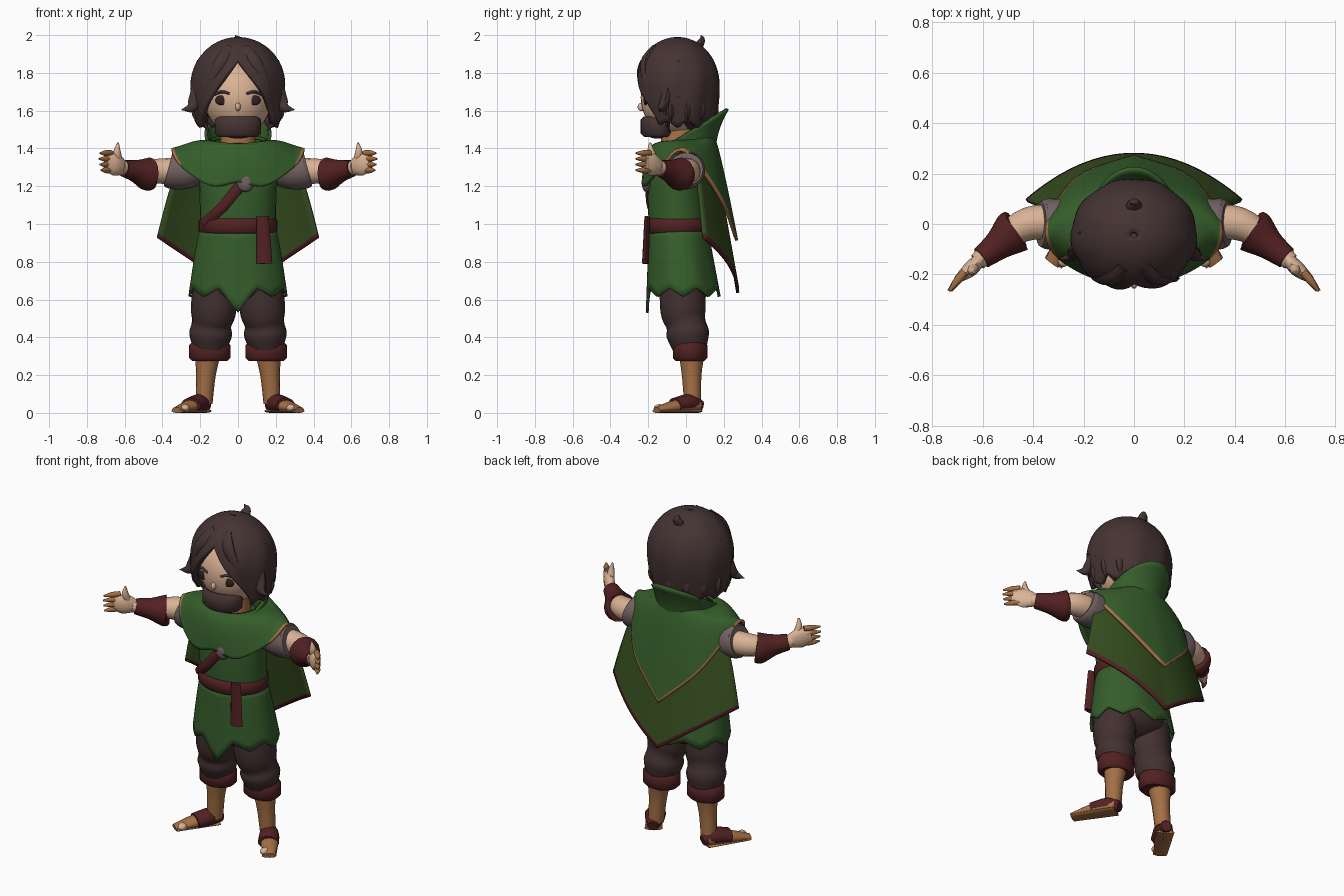
import bpy, bmesh, math
from math import sin, cos, sqrt, radians, tau, pi
from mathutils import Vector, Matrix

if "Cube" in bpy.data.objects:
    bpy.data.objects.remove(bpy.data.objects["Cube"], do_unlink=True)


def material(name, red, green, blue):
    colour = (red, green, blue, 1)
    mat = bpy.data.materials.new(name)
    mat.use_nodes = True
    mat.diffuse_color = colour
    mat.node_tree.nodes["Principled BSDF"].inputs["Base Color"].default_value = colour
    return mat


GREEN = material("tunic green", .036, .11, .024)
CAPE = material("cape green", .036, .075, .014)
MAROON = material("maroon leather", .085, .015, .016)
HAIR = material("dark hair", .06, .033, .033)
PANTS = material("trouser brown", .056, .03, .03)
SKIN = material("light skin", .7, .45, .3)
TAN = material("tan skin", .37, .16, .06)
GREY = material("grey linen", .17, .12, .12)
EYE = material("eye dark", .03, .015, .015)
made = []


def finish(name, bm, *mats):
    bmesh.ops.recalc_face_normals(bm, faces=bm.faces)
    mesh = bpy.data.meshes.new(name)
    bm.to_mesh(mesh)
    bm.free()
    ob = bpy.data.objects.new(name, mesh)
    bpy.context.collection.objects.link(ob)
    for mat in mats:
        mesh.materials.append(mat)
    made.append(ob)
    return ob


def grid(name, rows, mats, closed=False, capped=False, trim_from=None):
    """Skin a list of point rows; the last strip may take the trim colour."""
    bm = bmesh.new()
    verts = [[bm.verts.new(point) for point in row] for row in rows]
    count = len(rows[0])
    for upper, lower in zip(verts, verts[1:]):
        for i in range(count if closed else count - 1):
            k = (i + 1) % count
            face = bm.faces.new((upper[i], upper[k], lower[k], lower[i]))
            is_trim = trim_from is not None and lower is verts[-1] and i >= trim_from
            face.material_index = int(is_trim)
    if capped:
        bm.faces.new(verts[0])
        bm.faces.new(verts[-1])
    return finish(name, bm, *mats)


def spline(points, steps):
    ps = [Vector(point) for point in points]
    ps = [2 * ps[0] - ps[1]] + ps + [2 * ps[-1] - ps[-2]]
    out = []
    for a, b, c, d in zip(ps, ps[1:], ps[2:], ps[3:]):
        for step in range(steps):
            t = step / steps
            out.append((b * 2 + (c - a) * t + (a * 2 - b * 5 + c * 4 - d) * t * t
                        + (b * 3 - a - c * 3 + d) * t ** 3) / 2)
    return out + [ps[-2]]


def tube(name, points, mat, sides=16, mirror=1, steps=4):
    """Loft ellipses along a path of (x, y, z, width) or (x, y, z, width, depth)."""
    path = spline([(p[0] * mirror, *p[1:4], p[-1]) for p in points], steps)
    centres = [Vector(p[:3]) for p in path]
    whole = (centres[-1] - centres[0]).normalized()
    reference = Vector((0, 1, 0)) if abs(whole.z) > .7 else Vector((0, 0, 1))
    rows = []
    for i, p in enumerate(path):
        along = (centres[min(i + 1, len(path) - 1)] - centres[max(i - 1, 0)]).normalized()
        across = reference.cross(along).normalized()
        other = along.cross(across)
        width, depth = max(p[3], .002), max(p[4], .002)
        rows.append([centres[i] + across * (width * cos(a)) + other * (depth * sin(a))
                     for a in (tau * k / sides for k in range(sides))])
    return grid(name, rows, [mat], True, True)


def band(name, x, y, width, depth, bottom, top, mat):
    """Upright ring of leather or cloth with softened edges."""
    soft = (top - bottom) / 6
    rows = []
    for z, inset in ((bottom, soft), (bottom + soft, 0), (top - soft, 0), (top, soft)):
        rows.append((x, y, z, width - inset, depth - inset))
    tube(name, rows, mat, 32, steps=1)


def ball(name, centre, radii, mat):
    bm = bmesh.new()
    bmesh.ops.create_uvsphere(bm, u_segments=32, v_segments=20, radius=1,
                              matrix=Matrix.Translation(centre) @ Matrix.Diagonal((*radii, 1)))
    return finish(name, bm, mat)


def thicken(ob, thickness):
    solid = ob.modifiers.new("thickness", "SOLIDIFY")
    solid.thickness, solid.offset = thickness, 0


def cloth(name, rows, mats, trim=0, trim_from=None):
    """Half sheet of cloth, mirrored and thickened, with an optional edge trim."""
    if trim:
        edge = [q + (q - p).normalized() * trim for p, q in zip(rows[-2], rows[-1])]
        for point in (edge[0], edge[-1]):
            point.x = 0 if abs(point.x) < .01 else point.x
        rows.append(edge)
    ob = grid(name, rows, mats, trim_from=trim_from)
    ob.modifiers.new("mirror", "MIRROR").use_clip = True
    thicken(ob, .016)


def steps_to(count):
    return [i / count for i in range(count + 1)]


def ring_angles(count):
    return [tau * k / count - pi for k in range(count)]


# Tunic body and ragged skirt
tube("tunic_body", [(0, -.04, .93, .2, .155), (0, -.05, 1.2, .205, .15),
                    (0, -.03, 1.33, .22, .12), (0, -.03, 1.41, .13, .09)], GREEN, 32)
rows = []
for t in steps_to(8):
    row = []
    for a in ring_angles(64):
        notch = abs((a * 8 / tau + .5) % 1 - .5) * 2
        hem = .615 + .045 * notch - .085 * max(0, 1 - abs(a) / .4)
        radius = .195 + .06 * t ** .8
        row.append((radius * sin(a), -.04 + .025 * t - (.15 + .04 * t) * cos(a), .97 + (hem - .97) * t))
    rows.append(row)
thicken(grid("tunic_skirt", rows, [GREEN], True), .015)
ball("hips", (0, -.015, .68), (.21, .15, .11), PANTS)

# Belt, hanging strap, shoulder strap and clasp
band("belt", 0, -.045, .21, .17, .95, 1.03, MAROON)
tube("belt_strap", [(.13, -.205, 1.04, .033, .015), (.14, -.215, .79, .042, .018)], MAROON, 8)
tube("shoulder_strap", [(-.18, -.125, 1, .03, .016), (-.08, -.19, 1.09, .03, .016),
                        (.05, -.2, 1.25, .03, .016)], MAROON, 8)
ball("strap_clasp", (.04, -.21, 1.22), (.045, .025, .05), GREY)

# Cape flaring to a point behind
cloth("cape", [[Vector((u * (.28 + .14 * t ** .7), .14 + .13 * t - u * u * .09 * (1 + t),
                        1.42 - .76 * t + u * (.35 * t - .06))) for u in steps_to(16)]
               for t in steps_to(12)], [CAPE, MAROON], .025, 0)

# Capelet from neck over the shoulders to a scalloped edge
outer = spline([(0, -.225, 1.24), (.15, -.21, 1.22), (.3, -.12, 1.32),
                (.335, 0, 1.39), (.22, .18, 1.15), (0, .265, .93)], 6)
rows = []
for t in steps_to(12):
    row = []
    for i, edge in enumerate(outer):
        a = pi * i / (len(outer) - 1)
        side = sin(a) if i < len(outer) - 1 else 0
        neck = Vector((.145 * side, -.01 - .14 * cos(a), 1.46 - .02 * (1 + cos(a))))
        shoulder = Vector((.265 * side, -.015 - .185 * cos(a), 1.42 - .045 * cos(a) ** 2))
        row.append(neck * (1 - t) * (1 - 2 * t) + shoulder * 4 * t * (1 - t) + edge * t * (2 * t - 1))
    rows.append(row)
cloth("capelet", rows, [GREEN, TAN], .018, 12)

# Lowered hood standing behind the neck
cloth("hood", [[Vector(((.15 + .02 * t) * sin(b), (.15 + .07 * t * t) * cos(b),
                        1.38 + .23 * t - .13 * t * (1 - cos(b)))) for b in (2 * u for u in steps_to(16))]
               for t in steps_to(8)], [GREEN])

# Arms, legs and feet
for s, side in ((1, "left"), (-1, "right")):
    def limb(part, points, mat, sides=16):
        tube(side + "_" + part, points, mat, sides, s)

    limb("sleeve", [(.2, 0, 1.3, .09), (.28, 0, 1.285, .1), (.345, 0, 1.285, .1), (.37, 0, 1.29, .09)], GREY, 20)
    limb("arm", [(.3, .01, 1.28, .07), (.42, 0, 1.28, .066), (.52, -.06, 1.28, .05), (.62, -.15, 1.3, .035)], SKIN)
    limb("wrist_cuff", [(.465, -.025, 1.265, .08), (.48, -.035, 1.265, .088),
                        (.54, -.085, 1.28, .06), (.605, -.135, 1.295, .045)], MAROON)
    limb("palm", [(.6, -.13, 1.295, .025, .035), (.65, -.18, 1.315, .03, .06), (.7, -.22, 1.33, .015, .04)], SKIN, 12)
    for i, finger in enumerate(("little", "ring", "middle", "index")):
        z = 1.285 + .03 * i
        reach = .735 - .005 * abs(i - 2)
        limb(finger + "_finger", [(.67, -.19, z, .016), (.7, -.225, z, .016), (reach, -.265, z, .005)], TAN, 8)
    limb("thumb", [(.63, -.165, 1.33, .02), (.64, -.185, 1.38, .02), (.635, -.19, 1.43, .005)], SKIN, 8)
    limb("trouser_leg", [(.12, -.02, .68, .12), (.13, -.015, .54, .12), (.14, 0, .47, .105),
                         (.145, .01, .415, .113), (.15, .02, .34, .09)], PANTS, 20)
    band(side + "_trouser_cuff", s * .15, .022, .11, .092, .275, .375, MAROON)
    limb("shin", [(.16, .03, .32, .07), (.17, .03, .2, .052), (.18, .035, .05, .045)], TAN)
    limb("foot", [(.18, .06, .04, .04), (.25, -.05, .035, .05, .035), (.325, -.155, .015, .03, .015)], TAN)
    ball(side + "_big_toe", (s * .28, -.14, .026), (.024, .03, .02), SKIN)
    limb("shoe", [(.17, .08, .035, .03), (.2, .02, .05, .053, .05), (.25, -.06, .04, .06, .04)], MAROON)
    limb("shoe_sole", [(.18, .06, .01, .05, .01), (.32, -.155, .01, .04, .01)], TAN)

# Head, face and beard
tube("neck", [(0, -.04, 1.38, .1), (0, -.04, 1.56, .08)], TAN)
ball("head", (0, -.06, 1.67), (.18, .18, .2), SKIN)
ball("nose", (0, -.236, 1.62), (.014, .02, .022), SKIN)
band("beard", 0, -.15, .122, .09, 1.46, 1.57, HAIR)
ball("chin_beard", (0, -.15, 1.5), (.1, .08, .048), HAIR)
for s, side in ((1, "left"), (-1, "right")):
    ball(side + "_eye", (s * .085, -.214, 1.655), (.036, .011, .026), EYE)
    tube(side + "_brow", [(.045, -.234, 1.69, .006), (.085, -.222, 1.7, .008), (.125, -.196, 1.685, .006)], HAIR, 8, s)

# Hair shell, parted over the face
rows = []
for t in steps_to(24):
    v = max(t, .01)
    row = []
    for a in ring_angles(72):
        hem = max(1.53, 1.86 - .3 * abs(a)) + (.018 * sin(11 * a) if abs(a) > 1 else 0)
        drop = (1.975 - hem) * v ** 1.6
        radius = sqrt(1 - (1 - min(drop / .24, 1)) ** 2) - 3 * max(0, drop - .24) ** 2
        radius *= 1 + .02 * v * sin(9 * a + 3 * v)
        row.append((.235 * radius * sin(a), -.045 - .21 * radius * cos(a), 1.975 - drop))
    rows.append(row)
thicken(grid("hair_shell", rows, [HAIR], True), .03)
ball("hair_core", (0, .005, 1.69), (.2, .15, .2), HAIR)


# Loose locks: tapered tubes on both sides, then around the back
def lock(name, points, radius, mirror=1):
    last = len(points) - 1
    sizes = [radius * (1 - i / last) ** .6 for i in range(last + 1)]
    tube(name, [(*p, size, size * .7) for p, size in zip(points, sizes)], HAIR, 10, mirror)


for s, side in ((1, "left"), (-1, "right")):
    lock(side + "_fringe", [(.03, -.16, 1.91), (.09, -.215, 1.85), (.145, -.21, 1.74), (.175, -.185, 1.62)], .05, s)
    lock(side + "_flick", [(.19, -.09, 1.74), (.225, -.11, 1.65), (.25, -.13, 1.615), (.3, -.14, 1.605)], .05, s)
    lock(side + "_temple", [(.18, -.1, 1.7), (.2, -.11, 1.62), (.185, -.1, 1.55), (.155, -.09, 1.49)], .05, s)
lock("cowlick", [(.01, .03, 1.9), (0, .065, 1.94), (0, .085, 1.975), (-.015, .08, 2)], .045)
lock("top_wave", [(.03, -.1, 1.935), (-.03, -.07, 1.95), (-.1, -.06, 1.93), (-.16, -.06, 1.87)], .06)
for tag, turn, height, tip in (("nape", 0, 1.66, .9), ("back", .2, 1.8, 1.04)):
    for i in range(9):
        a = radians(80 + 25 * i) + turn
        points = [(.235 * out * sin(a), -.045 - .21 * out * cos(a), height + rise)
                  for out, rise in ((.76, .05), (.9, -.02), (.96, -.08), (tip, -.13))]
        lock("%s_lock_%d" % (tag, i + 1), points, .042)

# Smooth shading with sharp edges kept
for ob in made:
    ob.select_set(True)
bpy.context.view_layer.objects.active = made[0]
bpy.ops.object.shade_smooth_by_angle(angle=radians(45))
